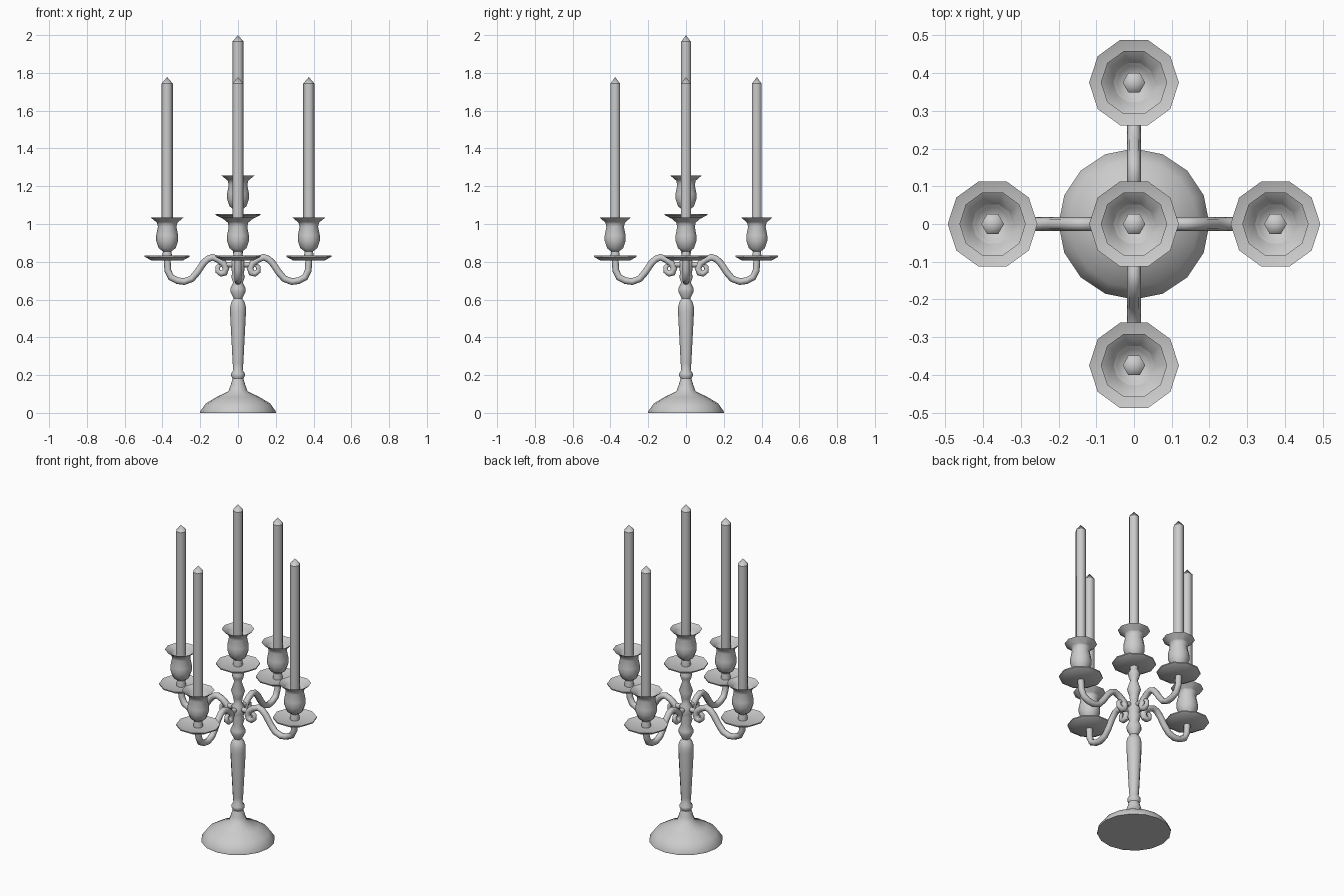
import bpy, bmesh
from math import pi, cos, sin, radians

if "Cube" in bpy.data.objects:
    bpy.data.objects.remove(bpy.data.objects["Cube"])


def finish(ob, angle):
    bpy.ops.object.select_all(action='DESELECT')
    ob.select_set(True)
    bpy.context.view_layer.objects.active = ob
    bpy.ops.object.shade_smooth_by_angle(angle=radians(angle))


def lathe(name, profile, sides, loc=(0, 0, 0), angle=50):
    """Turn (radius, z) points about z; a repeated point makes a hard crease."""
    bm = bmesh.new()
    prev = last = None
    for p in profile:
        r, z = p
        if r == 0:
            ring = [bm.verts.new((0, 0, z))]
        else:
            ring = [bm.verts.new((r * cos(2 * pi * i / sides), r * sin(2 * pi * i / sides), z))
                    for i in range(sides)]
        if prev and p != last:
            for i in range(sides):
                j = (i + 1) % sides
                if len(prev) == 1:
                    bm.faces.new((prev[0], ring[j], ring[i]))
                elif len(ring) == 1:
                    bm.faces.new((prev[i], prev[j], ring[0]))
                else:
                    bm.faces.new((prev[i], prev[j], ring[j], ring[i]))
        prev, last = ring, p
    me = bpy.data.meshes.new(name)
    bm.to_mesh(me)
    bm.free()
    ob = bpy.data.objects.new(name, me)
    ob.location = loc
    bpy.context.collection.objects.link(ob)
    finish(ob, angle)
    return ob


def tube(name, path, turn):
    """Sweep a round section along (distance, z, thickness) points."""
    cu = bpy.data.curves.new(name, 'CURVE')
    cu.dimensions = '3D'
    cu.bevel_depth = 0.018
    cu.bevel_resolution = 2
    cu.use_fill_caps = True
    sp = cu.splines.new('POLY')
    sp.points.add(len(path) - 1)
    for pt, (d, z, t) in zip(sp.points, path):
        pt.co = (d, 0, z, 1)
        pt.radius = t
    ob = bpy.data.objects.new(name, cu)
    ob.rotation_euler.z = turn
    bpy.context.collection.objects.link(ob)
    bpy.ops.object.select_all(action='DESELECT')
    ob.select_set(True)
    bpy.context.view_layer.objects.active = ob
    bpy.ops.object.convert(target='MESH')
    finish(bpy.context.object, 50)


# Foot
lathe("foot", [(0, 0), (0.2, 0), (0.2, 0.008), (0.17, 0.05), (0.115, 0.083),
               (0.05, 0.115), (0.038, 0.15), (0.028, 0.185)], 16)

# Turned stem
lathe("stem", [(0.028, 0.18), (0.036, 0.195), (0.036, 0.208), (0.025, 0.225),
               (0.028, 0.26), (0.042, 0.53), (0.042, 0.56), (0.036, 0.585),
               (0.022, 0.605), (0.04, 0.64), (0.04, 0.66), (0.026, 0.69),
               (0.036, 0.72), (0.03, 0.74), (0.035, 0.76), (0.035, 0.8),
               (0.022, 0.82), (0.026, 0.85), (0.038, 0.89), (0.02, 0.945),
               (0.03, 0.97), (0.034, 0.99), (0.022, 1.01), (0.022, 1.04)], 12)

# Drip dish, candle cup and candle at each position
dish = [(0, 0.808), (0.085, 0.808), (0.119, 0.826), (0.119, 0.832),
        (0.085, 0.82), (0, 0.82)]
cup = [(0.026, 0.815), (0.026, 0.83), (0.022, 0.855), (0.045, 0.872), (0.058, 0.91),
       (0.058, 0.94), (0.049, 0.985), (0.055, 1.01), (0.088, 1.035),
       (0.088, 1.035), (0.045, 1.0), (0.03, 0.985), (0, 0.985)]
candle = [(0, 0.96), (0.03, 0.96), (0.03, 0.96), (0.03, 1.743),
          (0.03, 1.743), (0.0, 1.778)]
R = 0.375
spots = [("centre", 0, 0, 0.222), ("right", R, 0, 0), ("back", 0, R, 0),
         ("left", -R, 0, 0), ("front", 0, -R, 0)]
for label, x, y, z in spots:
    lathe(label + "_drip_dish", dish, 10, (x, y, z), 30)
    lathe(label + "_candle_cup", cup, 10, (x, y, z), 60)
    lathe(label + "_candle", candle, 6, (x, y, z), 62)

# Curved arms ending in a scroll, each with a short link to the stem
arm = [(0.375, 0.815, 1), (0.372, 0.755, 1), (0.355, 0.718, 1), (0.32, 0.7, 1),
       (0.285, 0.695, 1), (0.245, 0.71, 1), (0.215, 0.745, 1), (0.185, 0.79, 1),
       (0.16, 0.815, 1), (0.135, 0.824, 1), (0.105, 0.812, 1), (0.075, 0.79, 1),
       (0.064, 0.765, 1), (0.072, 0.742, 1), (0.09, 0.737, 0.9),
       (0.107, 0.75, 0.8), (0.108, 0.772, 0.7), (0.095, 0.782, 0.6)]
link = [(0.0, 0.785, 0.8), (0.075, 0.785, 0.8)]
for i, (label, *_) in enumerate(spots[1:]):
    tube(label + "_arm", arm, i * pi / 2)
    tube(label + "_arm_link", link, i * pi / 2)
